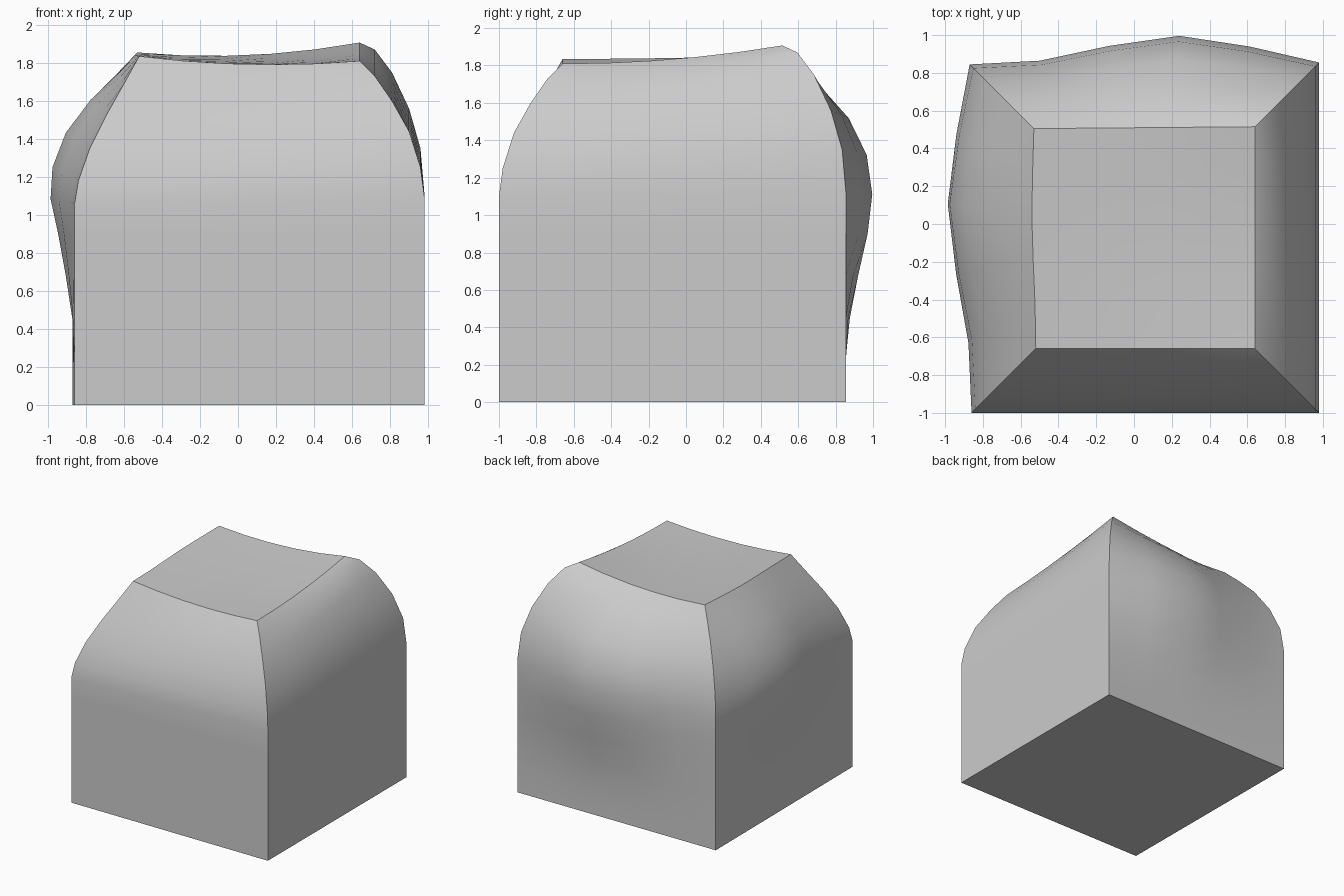
import bpy, bmesh
from mathutils import Vector

if "Cube" in bpy.data.objects:
    bpy.data.objects.remove(bpy.data.objects["Cube"])

N = 5  # segments along each side
BASE = [0, .22, .45, .68, .9]               # straight lower levels
INSET = [0] * 5 + [0, .02, .08, .17, .26, .34]
# corners: x, y, inward direction, heights of the curved upper levels
CORNERS = [
    (-.86, -1.0, 1, 1, [1.06, 1.18, 1.35, 1.53, 1.69, 1.835]),
    (.98, -1.0, -1, 1, [1.10, 1.25, 1.44, 1.60, 1.73, 1.81]),
    (.98, .855, -1, -1, [1.12, 1.35, 1.56, 1.75, 1.87, 1.907]),
    (-.87, .845, 1, -1, [1.10, 1.30, 1.49, 1.66, 1.77, 1.855]),
]
# outward bulge of the back and left sides, by level and along the side
BULGE = {2: [0, 0, .025, .07, .12, .145, .135, .10, .035, .005, 0],
         3: [0, 0, .005, .04, .08, .12, .13, .12, .08, .035, .015]}
ALONG = [0, .6, 1, .65, .12, 0]
OUT = {2: Vector((0, 1, 0)), 3: Vector((-1, 0, 0))}
DIP = [.03, .025, .04, .005]                # sag of each top edge
LEVELS = len(INSET)


def corner(c, k):
    x, y, dx, dy, tops = CORNERS[c % 4]
    z = (BASE + tops)[k]
    return Vector((x + dx * INSET[k], y + dy * INSET[k], z))


def side_point(s, i, k):
    u = i / N
    p = corner(s, k).lerp(corner(s + 1, k), u)
    p.z -= DIP[s] * 4 * u * (1 - u) * max(0, (k - 5) / 5)
    if s in BULGE:
        p += OUT[s] * BULGE[s][k] * ALONG[i]
    return p


bm = bmesh.new()
part = bm.faces.layers.int.new("part")


def face(verts, tag):
    f = bm.faces.new(verts)
    f[part] = tag
    f.smooth = True


# four walls as stacked rings
rings = [[bm.verts.new(side_point(s, i, k)) for s in range(4) for i in range(N)]
         for k in range(LEVELS)]
M = 4 * N
for k in range(LEVELS - 1):
    for i in range(M):
        j = (i + 1) % M
        face((rings[k][i], rings[k][j], rings[k + 1][j], rings[k + 1][i]), i // N)

# top: patch blended between its four curved edges
top = rings[-1]
grid = {}
for a in range(N + 1):
    grid[a, 0] = top[a]
    grid[N, a] = top[N + a]
    grid[N - a, N] = top[2 * N + a]
    grid[0, N - a] = top[(3 * N + a) % M]
for a in range(1, N):
    for b in range(1, N):
        u, v = a / N, b / N
        g = lambda i, j: grid[i, j].co
        p = (g(a, 0).lerp(g(a, N), v) + g(0, b).lerp(g(N, b), u)
             - g(0, 0).lerp(g(N, 0), u).lerp(g(0, N).lerp(g(N, N), u), v))
        grid[a, b] = bm.verts.new(p)
for a in range(N):
    for b in range(N):
        face((grid[a, b], grid[a + 1, b], grid[a + 1, b + 1], grid[a, b + 1]), 4)

# flat base
face(rings[0][::-1], 5)

# crisp seams between the six faces
for e in bm.edges:
    if len({f[part] for f in e.link_faces}) > 1:
        e.smooth = False
bmesh.ops.recalc_face_normals(bm, faces=bm.faces)

mesh = bpy.data.meshes.new("rounded_block")
bm.to_mesh(mesh)
bm.free()
bpy.context.collection.objects.link(bpy.data.objects.new("rounded_block", mesh))
